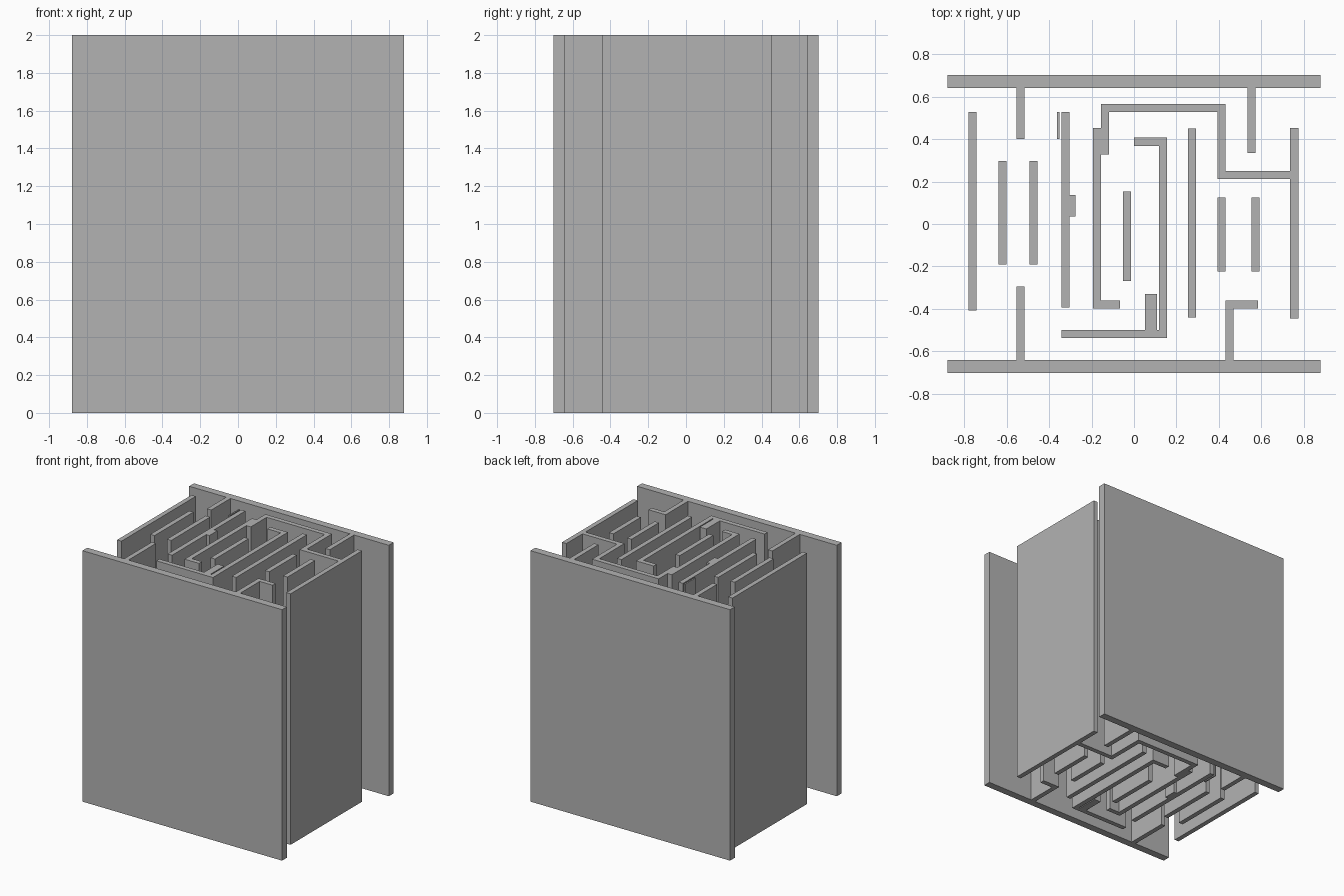
import bpy
import bmesh
from mathutils import Vector

default = bpy.data.objects.get("Cube")
if default:
    bpy.data.objects.remove(default, do_unlink=True)

HEIGHT = 2.0
THIN = 0.038

grey = bpy.data.materials.new("plain_grey")
grey.use_nodes = True
colour = (0.45, 0.45, 0.45, 1)
grey.diffuse_color = colour
grey.node_tree.nodes["Principled BSDF"].inputs["Base Color"].default_value = colour


def offset_side(points, distance):
    """Shift a polyline sideways, with mitred corners."""
    pts = [Vector(p) for p in points]
    dirs = [(b - a).normalized() for a, b in zip(pts, pts[1:])]
    normals = [Vector((-d.y, d.x)) for d in dirs]
    result = []
    for i, p in enumerate(pts):
        before = normals[max(i - 1, 0)]
        after = normals[min(i, len(normals) - 1)]
        result.append(p + (before + after) * distance / (1 + before.dot(after)))
    return result


def wall(name, *points, thick=THIN):
    """Extrude a full-height wall along a centre line on the floor."""
    outline = offset_side(points, -thick / 2) + offset_side(points, thick / 2)[::-1]
    bm = bmesh.new()
    base = bm.faces.new([bm.verts.new((p.x, p.y, 0)) for p in outline])
    top = bmesh.ops.extrude_face_region(bm, geom=[base])["geom"]
    verts = [v for v in top if isinstance(v, bmesh.types.BMVert)]
    bmesh.ops.translate(bm, verts=verts, vec=(0, 0, HEIGHT))
    bmesh.ops.recalc_face_normals(bm, faces=bm.faces)
    mesh = bpy.data.meshes.new(name)
    bm.to_mesh(mesh)
    bm.free()
    mesh.materials.append(grey)
    obj = bpy.data.objects.new(name, mesh)
    bpy.context.collection.objects.link(obj)
    return obj


# Large front and back panels
for name, y in (("front_panel", -0.672), ("back_panel", 0.672)):
    wall(name, (-0.88, y), (0.88, y), thick=0.06)

# Stubs joined to the panels
wall("back_right_stub", (-0.535, 0.642), (-0.535, 0.4))
wall("back_left_stub", (0.555, 0.642), (0.555, 0.336))
wall("front_right_stub", (-0.535, -0.642), (-0.535, -0.295))
wall("front_left_hook", (0.451, -0.642), (0.451, -0.379), (0.584, -0.379))

# Free-standing straight walls: x, start y, end y
straight = {
    "right_outer_wall": (-0.761, -0.408, 0.528),
    "right_pair_outer": (-0.62, -0.192, 0.298),
    "right_pair_inner": (-0.474, -0.192, 0.298),
    "right_long_wall": (-0.324, -0.394, 0.528),
    "centre_wall": (-0.033, -0.27, 0.153),
    "left_long_wall": (0.273, -0.44, 0.45),
    "left_pair_inner": (0.413, -0.223, 0.124),
    "left_pair_outer": (0.573, -0.223, 0.124),
    "left_outer_wall": (0.756, -0.445, 0.454),
}
for name, (x, y0, y1) in straight.items():
    wall(name, (x, y0), (x, y1))

# Small pieces beside the longer walls
wall("thin_strip", (-0.358, 0.4), (-0.358, 0.528), thick=0.011)
wall("long_wall_bump", (-0.305, 0.086), (-0.277, 0.086), thick=0.1)
wall("inner_block", (0.08, -0.5), (0.08, -0.33), thick=0.057)

# Bent walls of the winding passage
wall("inner_hook", (-0.174, 0.454), (-0.174, -0.379), (-0.065, -0.379))
wall("stepped_wall", (-0.136, 0.328), (-0.136, 0.547), (0.413, 0.547),
     (0.413, 0.232), (0.737, 0.232))
wall("inner_loop", (0, 0.388), (0.136, 0.388), (0.136, -0.519), (-0.343, -0.519))
